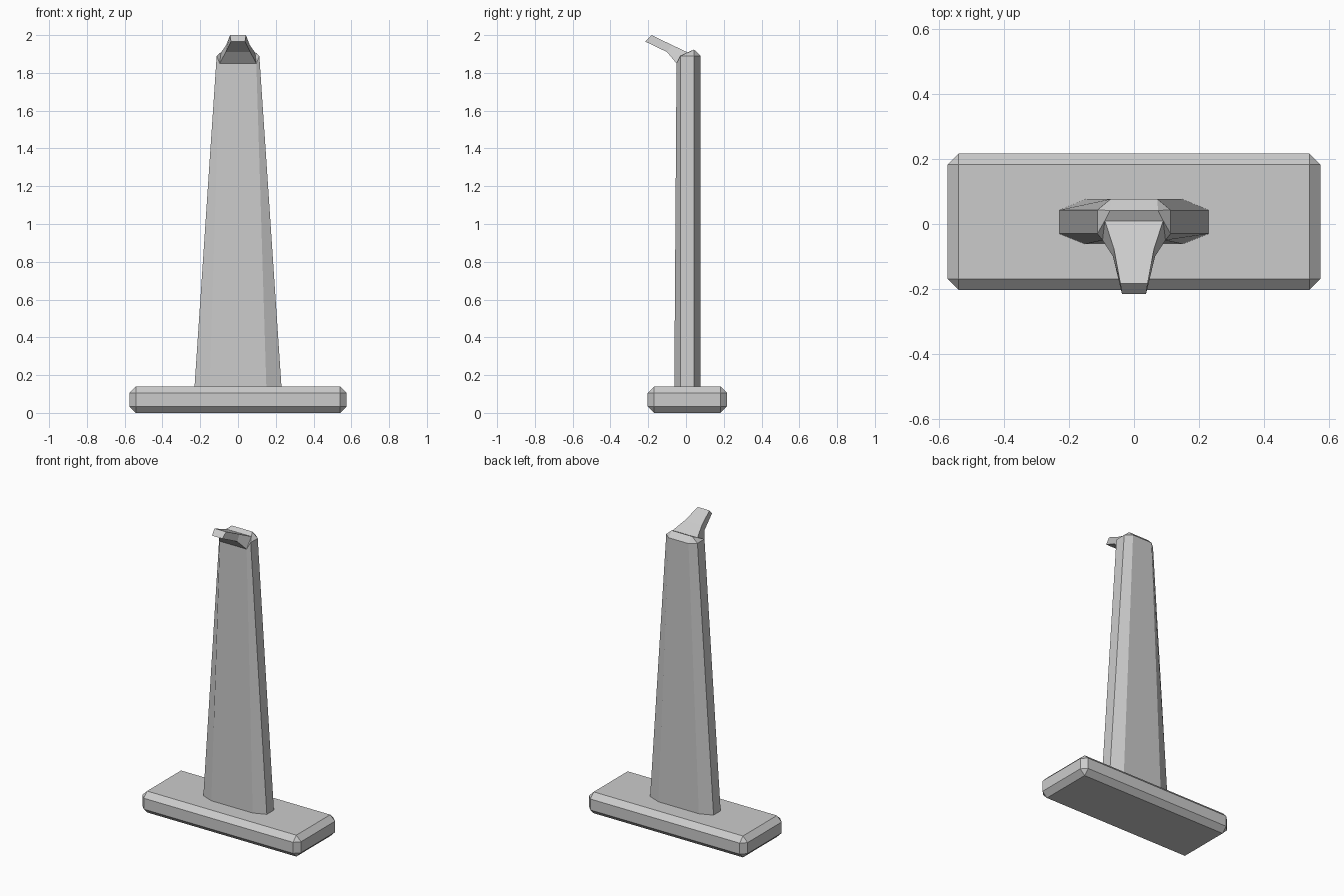
import bpy, bmesh

if "Cube" in bpy.data.objects:
    bpy.data.objects.remove(bpy.data.objects["Cube"])


def finish(name, bm):
    bmesh.ops.remove_doubles(bm, verts=bm.verts, dist=0.0005)
    bmesh.ops.recalc_face_normals(bm, faces=bm.faces)
    mesh = bpy.data.meshes.new(name)
    bm.to_mesh(mesh)
    bm.free()
    obj = bpy.data.objects.new(name, mesh)
    bpy.context.collection.objects.link(obj)
    return obj


def mirrored_loft(bm, rings):
    """Skin half-rings (listed back to front) mirrored across x = 0."""
    full = []
    for half in rings:
        pts = half + [(-x, y, z) for x, y, z in reversed(half)]
        full.append([bm.verts.new(p) for p in pts])
    for a, b in zip(full, full[1:]):
        n = len(a)
        for i in range(n):
            j = (i + 1) % n
            bm.faces.new((a[i], a[j], b[j], b[i]))
    return full


def cap(bm, ring, rows):
    """Close a mirrored ring with strips running from side to side."""
    for i in range(rows):
        bm.faces.new((ring[i], ring[i + 1], ring[-2 - i], ring[-1 - i]))


# Base plinth with chamfered edges
bm = bmesh.new()
bmesh.ops.create_cube(bm, size=1)
for v in bm.verts:
    v.co = (v.co.x * 1.15, v.co.y * 0.42 + 0.007, (v.co.z + 0.5) * 0.14)
base = finish("base", bm)
bevel = base.modifiers.new("chamfer", 'BEVEL')
bevel.width = 0.034
bevel.segments = 1

# Tapered eight-sided column; its open shoulder is closed by the spout
root_top, root_low = (0.09, 0.01, 1.908), (0.097, -0.05, 1.85)
bm = bmesh.new()
rings = mirrored_loft(bm, [
    [(0.147, 0.077, 0.14), (0.23, 0.043, 0.14), (0.23, -0.03, 0.14), (0.15, -0.062, 0.14)],
    [(0.072, 0.077, 1.89), (0.113, 0.043, 1.89), (0.113, -0.03, 1.89), root_low],
    [(0.074, 0.042, 1.924), (0.074, 0.042, 1.924), root_top, root_low],
])
cap(bm, rings[0], 3)
cap(bm, rings[-1], 2)
bmesh.ops.dissolve_degenerate(bm, dist=0.0005, edges=bm.edges)
finish("column", bm)

# Flared spout leaning forward from the column top
bm = bmesh.new()
rings = mirrored_loft(bm, [
    [root_top, root_low],
    [(0.062, -0.075, 1.948), (0.065, -0.1, 1.91)],
    [(0.042, -0.183, 2.0), (0.037, -0.216, 1.966)],
])
cap(bm, rings[-1], 1)
finish("spout", bm)
